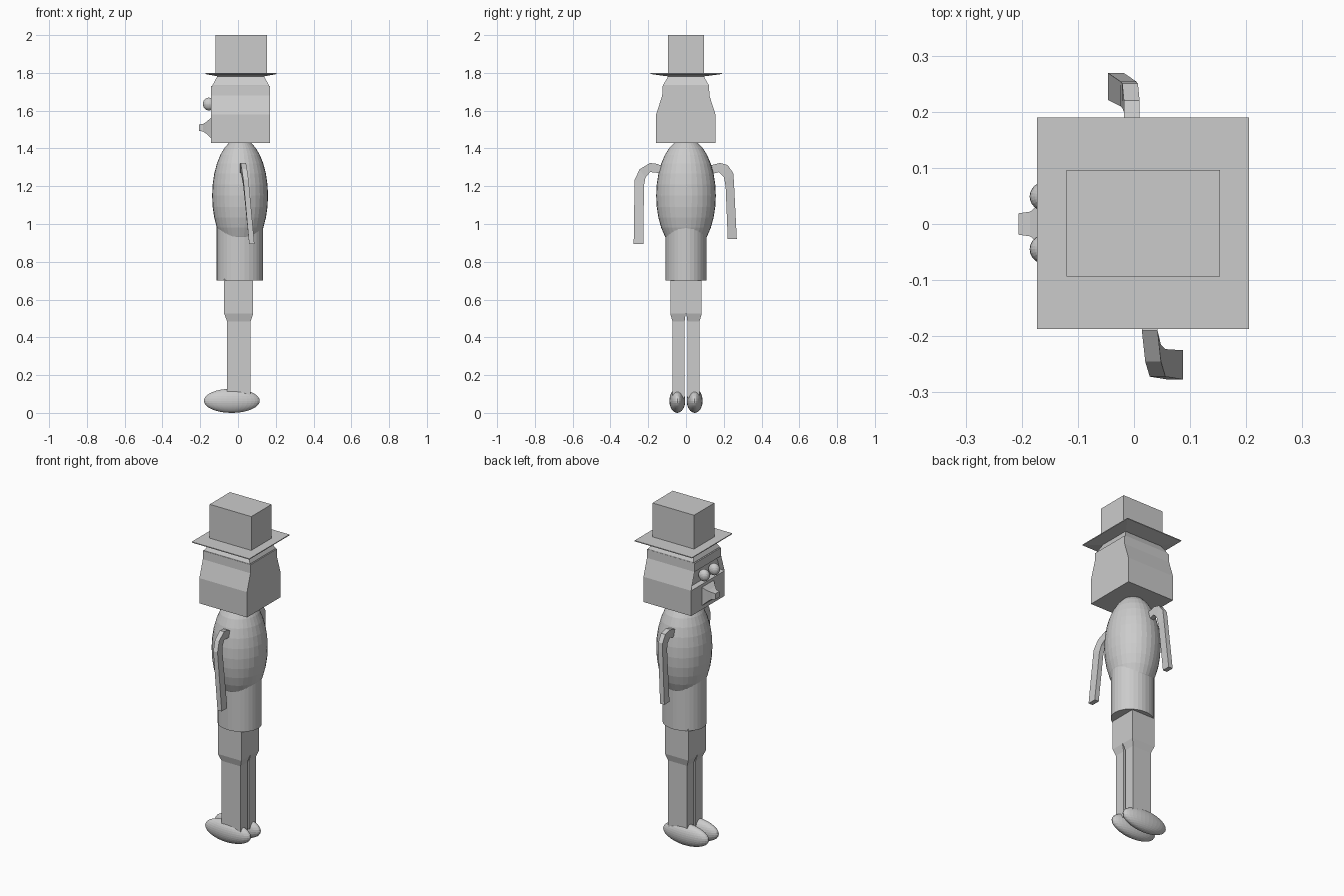
import bpy, bmesh, math
from mathutils import Matrix, Vector

if "Cube" in bpy.data.objects:
    bpy.data.objects.remove(bpy.data.objects["Cube"])


def finish(name, bm):
    bmesh.ops.recalc_face_normals(bm, faces=bm.faces[:])
    me = bpy.data.meshes.new(name)
    bm.to_mesh(me)
    bm.free()
    ob = bpy.data.objects.new(name, me)
    bpy.context.collection.objects.link(ob)
    return ob


def loft(rings):
    """Skin a series of four-point rings and cap both ends."""
    bm = bmesh.new()
    vs = [[bm.verts.new(p) for p in r] for r in rings]
    for a, b in zip(vs, vs[1:]):
        for i in range(4):
            j = (i + 1) % 4
            bm.faces.new((a[i], a[j], b[j], b[i]))
    bm.faces.new(vs[0])
    bm.faces.new(vs[-1])
    bm.normal_update()
    return bm


def rect(z, x0, x1, y0, y1):
    return [(x0, y0, z), (x1, y0, z), (x1, y1, z), (x0, y1, z)]


def stack(name, *levels):
    return finish(name, loft([rect(*l) for l in levels]))


def ellipsoid(name, centre, radii, seg=32, rings=16):
    bm = bmesh.new()
    m = Matrix.Translation(centre) @ Matrix.Diagonal((*radii, 1))
    bmesh.ops.create_uvsphere(bm, u_segments=seg, v_segments=rings, radius=1, matrix=m)
    return finish(name, bm)


# Hat
stack("hat_crown", (1.79, -.12, .153, -.094, .096), (2.0, -.12, .153, -.094, .096))
stack("hat_brim", (1.782, -.11, .14, -.1, .1), (1.794, -.173, .205, -.187, .19),
      (1.799, -.173, .205, -.187, .19))
stack("hat_band", (1.725, -.135, .163, -.122, .121), (1.735, -.135, .163, -.122, .121),
      (1.785, -.108, .137, -.092, .092))

# Head, with a sunken panel for the eyes on the -x side
head = loft([rect(*l) for l in (
    (1.43, -.143, .17, -.158, .156), (1.58, -.143, .17, -.158, .156),
    (1.68, -.143, .17, -.126, .124), (1.73, -.143, .17, -.124, .122))])
bmesh.ops.recalc_face_normals(head, faces=head.faces[:])
panel = [f for f in head.faces
         if f.calc_center_median().x < -.14 and 1.6 < f.calc_center_median().z < 1.66]
bmesh.ops.inset_region(head, faces=panel, thickness=.012)
for v in panel[0].verts:
    v.co.x += .025
finish("head", head)

# Eyes and nose
for side, y in (("left", .049), ("right", -.045)):
    ellipsoid(side + "_eye", (-.154, y, 1.635), (.032, .028, .034), 24, 12)
nose = [[(x, -w, z0), (x, w, z0), (x, w, z1), (x, -w, z1)] for x, w, z0, z1 in (
    (-.14, .058, 1.45, 1.565), (-.168, .036, 1.478, 1.54),
    (-.185, .022, 1.49, 1.53), (-.206, .019, 1.493, 1.527))]
finish("nose", loft(nose))

# Torso and hips
ellipsoid("torso", (.011, 0, 1.15), (.148, .158, .305))
bm = bmesh.new()
bmesh.ops.create_cone(bm, cap_ends=True, segments=32, radius1=1, radius2=1, depth=.3,
                      matrix=Matrix.Translation((.01, 0, .85)) @ Matrix.Diagonal((.123, .109, 1, 1)))
finish("hips", bm)

# Upper leg block, legs and feet
stack("upper_legs", (.525, -.073, .08, -.083, .083), (.71, -.073, .08, -.083, .083))
for side, s in (("left", 1), ("right", -1)):
    stack(side + "_leg", (.08, -.058, .067, s * .007, s * .072),
          (.485, -.058, .067, s * .007, s * .072), (.525, -.073, .08, s * .002, s * .083))
    ellipsoid(side + "_foot", (-.033, s * .046, .064), (.148, .042, .064))


# Arms: each station is outer y, outer z, inner y, inner z, centre x
def arm(name, s, stations):
    w = .014
    finish(name, loft([[(x - w, s * oy, oz), (x + w, s * oy, oz),
                        (x + w, s * iy, iz), (x - w, s * iy, iz)]
                       for oy, oz, iy, iz, x in stations]))


arm("left_arm", 1, [
    (.11, 1.305, .11, 1.257, -.004), (.18, 1.323, .175, 1.275, -.004),
    (.22, 1.312, .2, 1.25, -.004), (.25, 1.27, .207, 1.215, -.007),
    (.254, 1.22, .21, 1.195, -.01), (.269, .92, .221, .92, -.032)])
arm("right_arm", -1, [
    (.11, 1.295, .11, 1.252, .024), (.15, 1.318, .145, 1.27, .025),
    (.19, 1.323, .19, 1.275, .028), (.245, 1.29, .215, 1.245, .034),
    (.272, 1.235, .223, 1.2, .042), (.277, .895, .225, .895, .073)])
